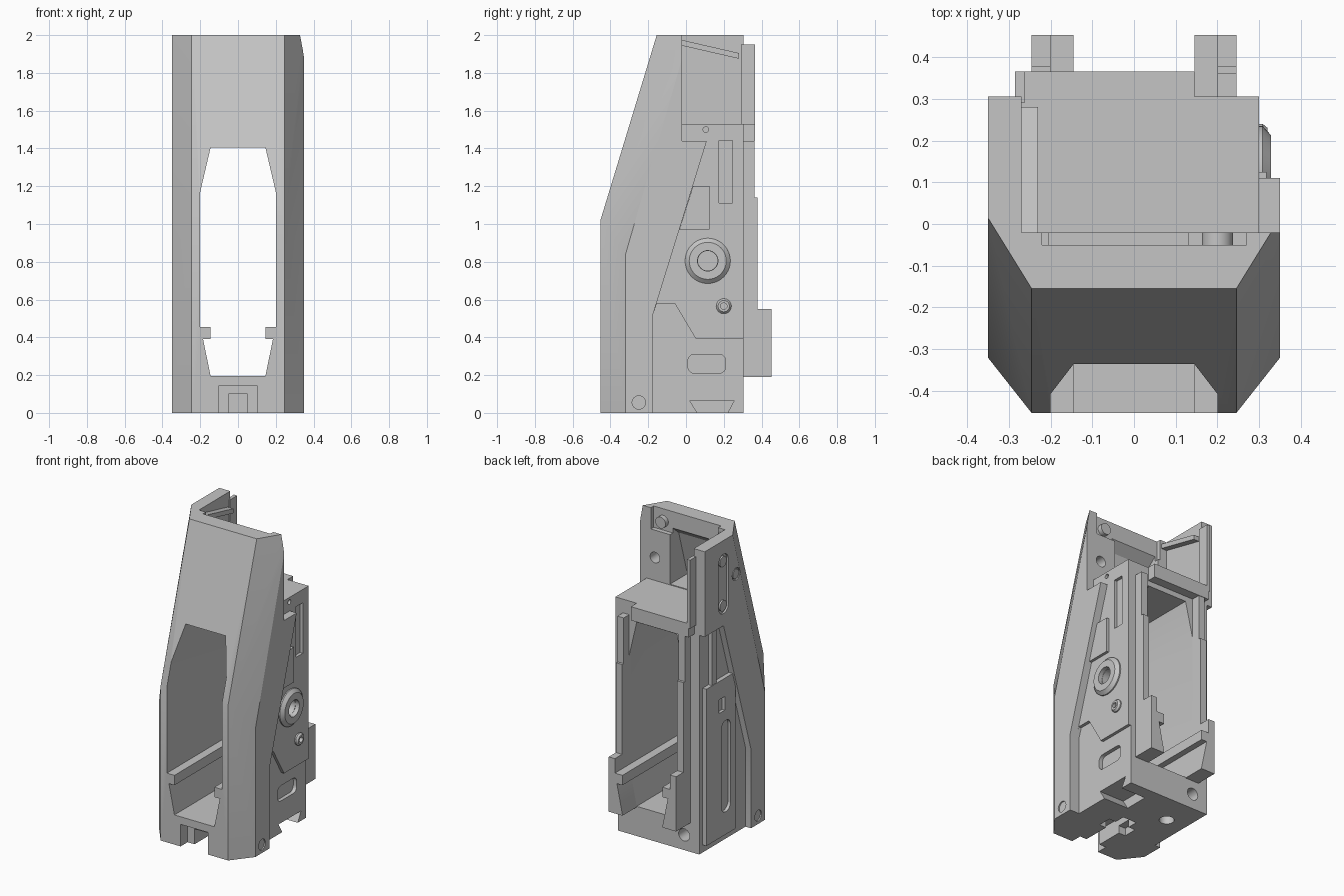
import bpy, bmesh, math

if "Cube" in bpy.data.objects:
    bpy.data.objects.remove(bpy.data.objects["Cube"], do_unlink=True)

TONE = (0.56, 0.56, 0.56, 1)
grey = bpy.data.materials.new("matte grey")
grey.use_nodes = True
grey.diffuse_color = TONE
grey.node_tree.nodes["Principled BSDF"].inputs["Base Color"].default_value = TONE


def finish(name, bm):
    bmesh.ops.recalc_face_normals(bm, faces=bm.faces)
    mesh = bpy.data.meshes.new(name)
    bm.to_mesh(mesh)
    bm.free()
    mesh.materials.append(grey)
    ob = bpy.data.objects.new(name, mesh)
    bpy.context.collection.objects.link(ob)
    return ob


def prism(name, pts, axis, a, b):
    """Extrude a 2D outline along one axis from a to b."""
    place = {"x": lambda p, t: (t, p[0], p[1]),
             "y": lambda p, t: (p[0], t, p[1]),
             "z": lambda p, t: (p[0], p[1], t)}[axis]
    bm = bmesh.new()
    low = [bm.verts.new(place(p, a)) for p in pts]
    high = [bm.verts.new(place(p, b)) for p in pts]
    bm.faces.new(low)
    bm.faces.new(high)
    n = len(pts)
    for i in range(n):
        j = (i + 1) % n
        bm.faces.new((low[i], low[j], high[j], high[i]))
    return finish(name, bm)


def box(name, x0, x1, y0, y1, z0, z1):
    return prism(name, [(x0, y0), (x1, y0), (x1, y1), (x0, y1)], "z", z0, z1)


def disc(u, v, r, n=32):
    return [(u + r * math.cos(2 * math.pi * i / n), v + r * math.sin(2 * math.pi * i / n)) for i in range(n)]


def rounded(u0, u1, v0, v1, r):
    """Outline of a rectangle with round corners."""
    pts = []
    for k, (u, v) in enumerate([(u1 - r, v1 - r), (u0 + r, v1 - r), (u0 + r, v0 + r), (u1 - r, v0 + r)]):
        for i in range(7):
            t = math.pi / 2 * (k + i / 6)
            pts.append((u + r * math.cos(t), v + r * math.sin(t)))
    return pts


def turned(name, profile, y, z):
    """Revolve a closed (radius, x) outline about a sideways axis."""
    bm = bmesh.new()
    vs = [bm.verts.new((x, y + r, z)) for r, x in profile]
    es = [bm.edges.new((vs[i], vs[(i + 1) % len(vs)])) for i in range(len(vs))]
    bmesh.ops.spin(bm, geom=vs + es, cent=(0, y, z), axis=(1, 0, 0), angle=2 * math.pi, steps=40, use_merge=True)
    bmesh.ops.remove_doubles(bm, verts=bm.verts, dist=0.0001)
    return finish(name, bm)


def cut(target, cutter):
    cutter.hide_render = True
    mod = target.modifiers.new("cut", "BOOLEAN")
    mod.operation = "DIFFERENCE"
    mod.solver = "EXACT"
    mod.object = cutter
    graph = bpy.context.evaluated_depsgraph_get()
    mesh = bpy.data.meshes.new_from_object(target.evaluated_get(graph))
    target.modifiers.clear()
    target.data = mesh
    bpy.data.objects.remove(cutter, do_unlink=True)


# Body shell with chamfered, sloping front
bm = bmesh.new()
for s in (-1, 1):
    for p in [(.245, -.453, 0), (.35, -.32, 0), (.35, .305, 0), (.245, -.453, 1.02), (.35, -.32, .84),
              (.245, -.155, 2), (.35, .015, 2), (.35, .305, 2)]:
        bm.verts.new((s * p[0], p[1], p[2]))
bmesh.ops.convex_hull(bm, input=bm.verts)
bmesh.ops.dissolve_limit(bm, angle_limit=0.01, verts=bm.verts, edges=bm.edges)
body = finish("body", bm)

# Open upper back, leaving the front wall and one thin side wall
cut(body, box("c", -.27, .5, -.02, .5, 1.53, 2.1))
cut(body, box("c", .3, .5, -.02, .5, 1.44, 1.6))
cut(body, box("c", -.22, .27, -.05, .1, 1.86, 2.1))
cut(body, prism("c", [(.02, 1.535), (-.2, 1.535), (-.11, 1.84), (-.04, 1.9), (.02, 1.9)], "x", -.205, .13))
cut(body, prism("c", disc(.24, 1.68, .035), "y", -.12, .1))

# Through window with inner rails
half = [(.145, .195), (.185, .39), (.145, .39), (.145, .455), (.2, .455), (.2, 1.17), (.145, 1.405)]
cut(body, prism("c", half + [(-x, z) for x, z in reversed(half)], "y", -.6, .6))

# Recessed side faces
side = [(-.175, -.1), (-.175, .52), (.11, 1.44), (.5, 1.44), (.5, -.1)]
cut(body, prism("c", side, "x", .3, .5))
cut(body, prism("c", side, "x", -.5, -.31))
cut(body, prism("c", [(-.175, -.1), (-.175, .52), (-.155, .58), (-.06, .58), (.05, .395), (.5, .395), (.5, -.1)],
                "x", .28, .5))
cut(body, prism("c", rounded(.01, .21, .21, .31, .035), "x", .255, .5))
cut(body, box("c", .28, .5, .175, .245, 1.11, 1.442))
cut(body, prism("c", disc(.105, 1.5, .015, 16), "x", .28, .5))
cut(body, prism("c", disc(.115, .805, .052), "x", .24, .5))

# Shallow pockets on the outer walls
cut(body, prism("c", rounded(.06, .16, 1.52, 1.91, .048), "x", -.5, -.338))
cut(body, prism("c", disc(-.02, 1.73, .04), "x", -.5, -.34))
for s in (-1, 1):
    cut(body, prism("c", disc(-.25, .055, .035), "x", s * .342, s * .5))

# Notches and holes around the foot
cut(body, box("c", -.1, .1, -.6, -.38, -.1, .145))
cut(body, box("c", -.05, .05, -.4, -.04, -.1, .1))
cut(body, box("c", -.1, .1, -.2, -.11, -.1, .05))
cut(body, prism("c", [(.06, -.02), (.22, -.02), (.22, 0), (.255, .065), (.02, .065), (.06, 0)], "x", .1, .5))
cut(body, prism("c", disc(-.17, .1, .045), "z", -.1, .12))
cut(body, prism("c", disc(-.2, .1, .04), "y", .2, .5))

# Shelf edge, thin fin behind the side wall and sloping rib inside it
box("shelf_edge", -.275, .145, .29, .365, 1.44, 1.53)
box("upper_fin", -.285, -.262, .29, .365, 1.5, 1.95)
prism("sloping_rib", [(-.025, 1.975), (.28, 1.905), (.28, 1.875), (-.025, 1.945)], "x", -.275, -.23)

# Stepped rear rails on both sides
for s, label in ((1, "left"), (-1, "right")):
    def pair(name, x0, x1, *rest):
        box(label + "_" + name, min(s * x0, s * x1), max(s * x0, s * x1), *rest)
    foot = [(.245, .19), (.245, .455), (.145, .455), (.145, .39), (.185, .39), (.145, .195), (.145, .19)]
    prism(label + "_rail_foot", [(s * x, z) for x, z in foot], "y", .29, .453)
    pair("rail_block", .2, .245, .29, .453, .455, .55)
    pair("rail_middle", .2, .245, .29, .378, .55, 1.14)
    pair("rail_upper", .2, .245, .29, .362, 1.14, 1.44)

# Left side fittings
turned("pivot_ring", [(.12, .29), (.12, .308), (.098, .328), (.054, .328), (.054, .29)], .115, .805)
turned("small_bolt", [(.04, .29), (.04, .308), (.03, .32), (.017, .32), (.017, .29)], .2, .565)
prism("side_tab", [(-.035, .97), (.125, .97), (.125, 1.2), (.037, 1.2)], "x", .29, .318)

# Right side fittings
plate = box("slotted_plate", -.338, -.3, -.03, .27, .05, 1.08)
cut(plate, prism("c", rounded(.02, .115, .2, .8, .045), "x", -.4, -.318))
cut(plate, box("c", -.4, -.318, .08, .14, .87, .96))
box("side_bar", -.335, -.3, .16, .21, 1.0, 1.44)
for z, label in ((1.57, "lower"), (1.86, "upper")):
    prism(label + "_side_screw", disc(.11, z, .035), "x", -.348, -.33)
prism("side_boss", disc(-.02, 1.73, .032), "x", -.349, -.33)

# Screw behind the front wall
prism("wall_screw", disc(.2, 1.92, .037), "y", -.06, -.02)

# Smooth the round parts, keep edges crisp
bpy.ops.object.select_all(action="DESELECT")
for ob in bpy.context.scene.objects:
    if ob.type == "MESH":
        ob.select_set(True)
bpy.context.view_layer.objects.active = body
bpy.ops.object.shade_smooth_by_angle(angle=math.radians(25))
